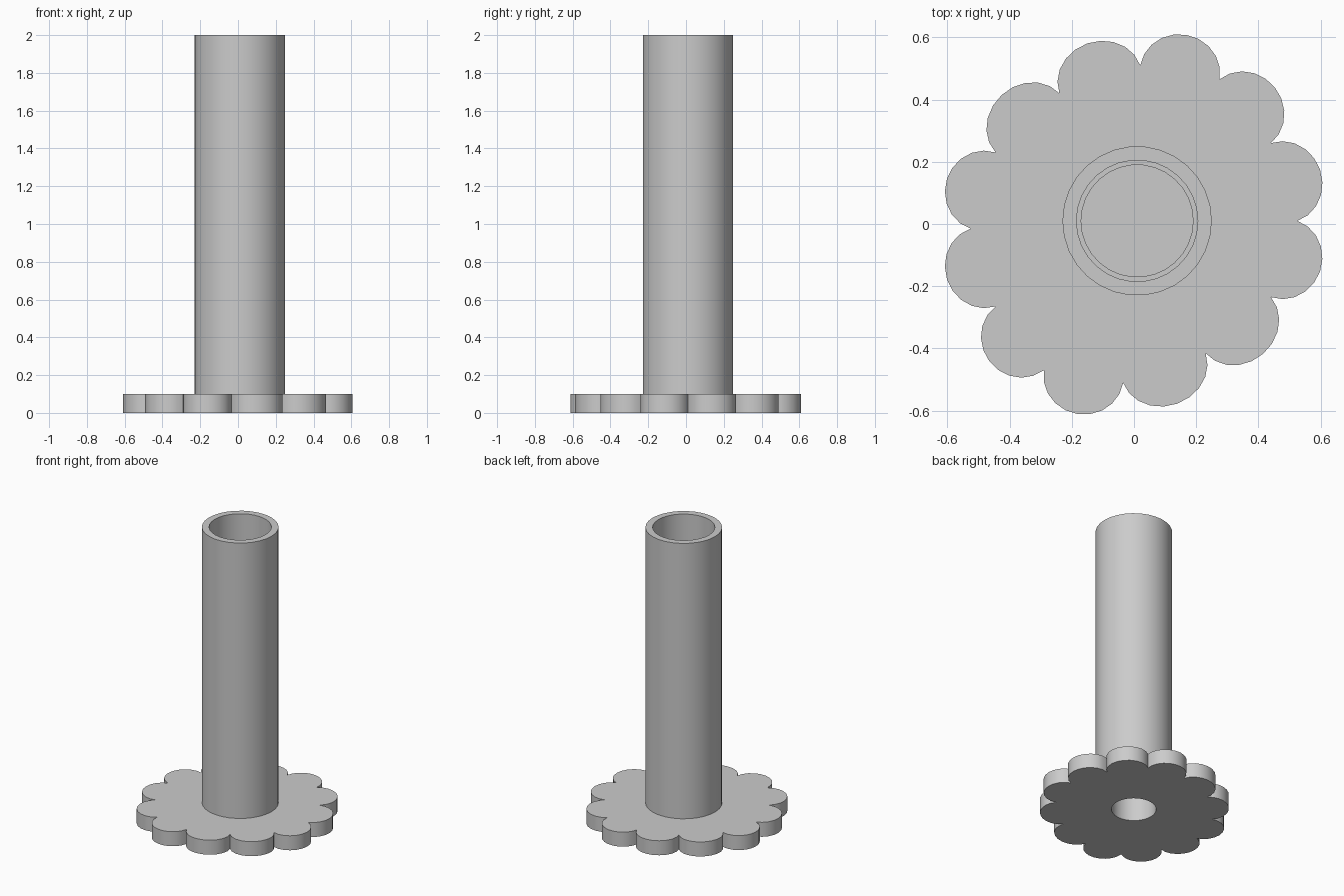
import bpy, bmesh, math
from mathutils import Vector

if "Cube" in bpy.data.objects:
    bpy.data.objects.remove(bpy.data.objects["Cube"])

AXIS = Vector((0.01, 0.01, 0))   # tube centre
SIDES = 30
BORE = 0.14                      # radius of the hole from below
BASE_TOP = 0.1

grey = bpy.data.materials.new("plain grey")
grey.use_nodes = True
colour = (0.6, 0.6, 0.6, 1)
grey.diffuse_color = colour
grey.node_tree.nodes["Principled BSDF"].inputs["Base Color"].default_value = colour


def finish(bm, name):
    bmesh.ops.remove_doubles(bm, verts=bm.verts, dist=0.0001)
    bmesh.ops.recalc_face_normals(bm, faces=bm.faces)
    mesh = bpy.data.meshes.new(name)
    bm.to_mesh(mesh)
    bm.free()
    mesh.materials.append(grey)
    obj = bpy.data.objects.new(name, mesh)
    bpy.context.collection.objects.link(obj)
    bpy.ops.object.select_all(action='DESELECT')
    obj.select_set(True)
    bpy.context.view_layer.objects.active = obj
    bpy.ops.object.shade_smooth_by_angle(angle=math.radians(32))
    return obj


def add_loop(bm, points):
    verts = [bm.verts.new(p) for p in points]
    return [bm.edges.new((v, verts[i - 1])) for i, v in enumerate(verts)]


# Petal base: half-ellipse lobes between neighbouring notches (clockwise)
notches = [(0.02, 0.51), (0.275, 0.465), (0.44, 0.26), (0.525, 0.01),
           (0.44, -0.235), (0.23, -0.415), (-0.035, -0.51), (-0.29, -0.47),
           (-0.445, -0.265), (-0.525, -0.015), (-0.445, 0.23), (-0.24, 0.42)]
LOBE_HEIGHT = 0.122
STEPS = 10
outline = []
for i, start in enumerate(notches):
    a = Vector((*start, 0))
    b = Vector((*notches[(i + 1) % len(notches)], 0))
    middle, half = (a + b) / 2, (b - a) / 2
    outward = Vector((-half.y, half.x, 0)).normalized() * LOBE_HEIGHT
    for k in range(STEPS):
        t = math.pi * k / STEPS
        outline.append(middle - half * math.cos(t) + outward * math.sin(t))

hole = [AXIS + Vector((BORE * math.cos(t), BORE * math.sin(t), 0))
        for t in (math.tau * k / SIDES for k in range(SIDES))]

bm = bmesh.new()
edges = add_loop(bm, outline) + add_loop(bm, hole)
bmesh.ops.triangle_fill(bm, edges=edges, use_beauty=True)
raised = bmesh.ops.extrude_face_region(bm, geom=bm.faces[:], use_keep_orig=True)
bmesh.ops.translate(bm, vec=(0, 0, BASE_TOP),
                    verts=[g for g in raised["geom"] if isinstance(g, bmesh.types.BMVert)])
finish(bm, "petal_base")

# Tube: turned profile with a stepped socket above and a blind bore below
profile = [(0, 0.3), (BORE, 0.3), (BORE, BASE_TOP), (0.24, BASE_TOP), (0.24, 2),
           (0.195, 2), (0.195, 1.5), (0.18, 1.5), (0.18, 0.4), (0, 0.4)]
bm = bmesh.new()
verts = [bm.verts.new(AXIS + Vector((r, 0, z))) for r, z in profile]
line = [bm.edges.new(pair) for pair in zip(verts, verts[1:])]
bmesh.ops.spin(bm, geom=verts + line, cent=AXIS, axis=(0, 0, 1),
               angle=math.tau, steps=SIDES, use_merge=True)
finish(bm, "tube")
